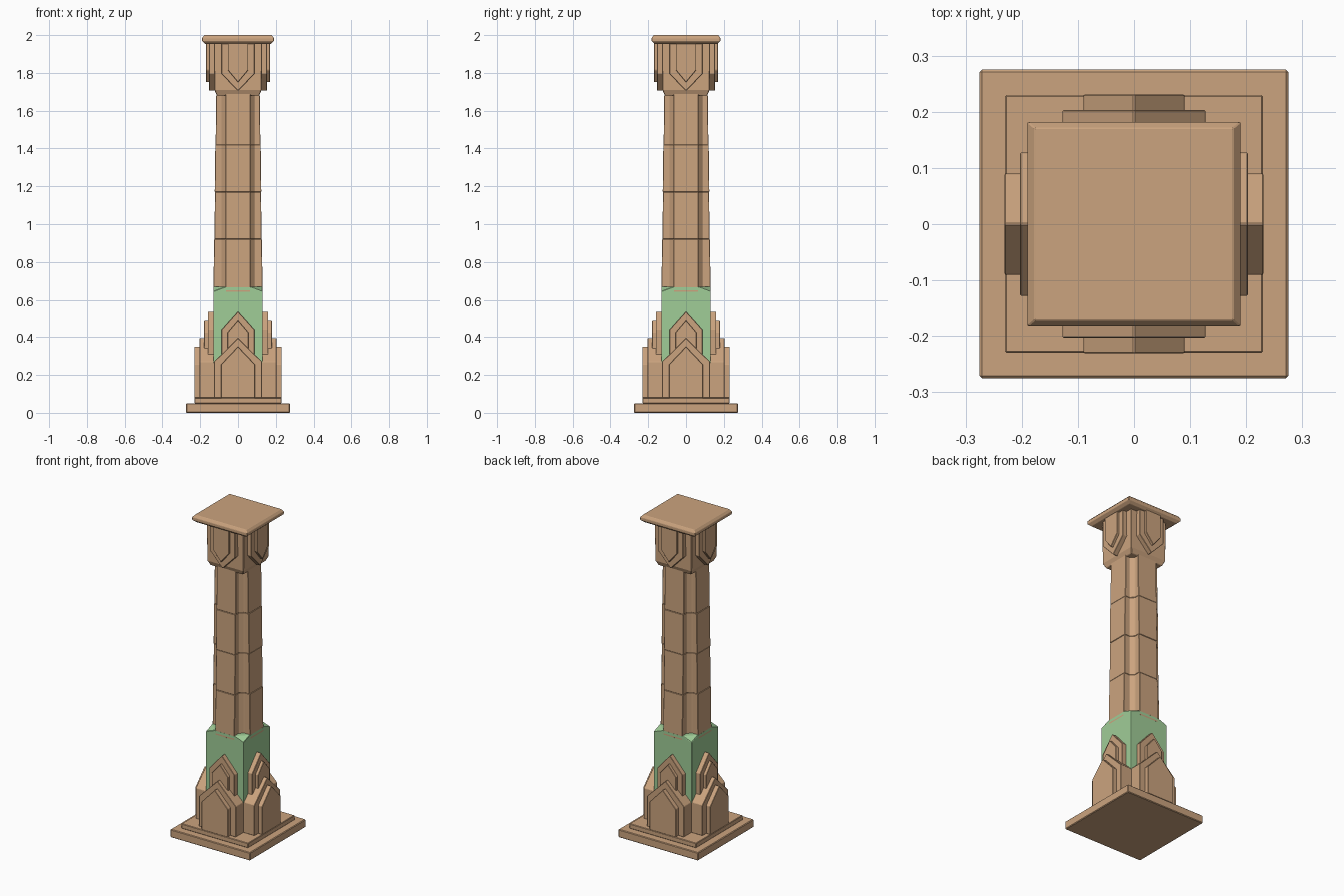
import bpy, bmesh, math
from mathutils import Matrix, Vector

cube = bpy.data.objects.get("Cube")
if cube:
    bpy.data.objects.remove(cube)


def material(name, rgb):
    m = bpy.data.materials.new(name)
    m.use_nodes = True
    m.diffuse_color = (*rgb, 1)
    m.node_tree.nodes["Principled BSDF"].inputs["Base Color"].default_value = (*rgb, 1)
    return m


stone = material("sandstone", (0.60, 0.37, 0.21))
green = material("pale_green_stone", (0.35, 0.61, 0.31))


def finish(name, bm, mat, bevel=0.003):
    bmesh.ops.recalc_face_normals(bm, faces=bm.faces)
    mesh = bpy.data.meshes.new(name)
    bm.to_mesh(mesh)
    bm.free()
    mesh.materials.append(mat)
    obj = bpy.data.objects.new(name, mesh)
    bpy.context.collection.objects.link(obj)
    if bevel:
        mod = obj.modifiers.new("worn_edges", "BEVEL")
        mod.width = bevel
        mod.segments = 1
        mod.limit_method = "ANGLE"
    return obj


def loft(bm, rings):
    """Join closed rings of points into a capped solid."""
    loops = [[bm.verts.new(p) for p in ring] for ring in rings]
    n = len(loops[0])
    for a, b in zip(loops, loops[1:]):
        for i in range(n):
            j = (i + 1) % n
            bm.faces.new((a[i], a[j], b[j], b[i]))
    bm.faces.new(loops[0][::-1])
    bm.faces.new(loops[-1])


def square(hx, z, hy=None):
    hy = hy or hx
    return [(-hx, -hy, z), (hx, -hy, z), (hx, hy, z), (-hx, hy, z)]


def stack(name, rings, mat=stone, bevel=0.003):
    bm = bmesh.new()
    loft(bm, rings)
    return finish(name, bm, mat, bevel)


SIDES = ("front", "left", "back", "right")


def gables(name, half, end, shoulder, tip, depth, inner):
    """Pointed plate repeated on all four sides."""
    outline = [(-half, end), (half, end), (half, shoulder), (0, tip), (-half, shoulder)]
    for k, side in enumerate(SIDES):
        bm = bmesh.new()
        loft(bm, [[(x, y, z) for x, z in outline] for y in (-depth, -inner)])
        bm.transform(Matrix.Rotation(k * math.pi / 2, 4, "Z"))
        finish(f"{name}_{side}", bm, stone, 0.002)


# Stepped plinth and base core
stack("plinth", [square(0.275, 0), square(0.275, 0.05)], bevel=0.004)
stack("plinth_step", [square(0.23, 0.05), square(0.23, 0.08)])
stack("base_core", [square(0.128, 0.08), square(0.128, 0.27)], bevel=0)

# Pointed plates around the foot
gables("foot_plate_outer", 0.09, 0.08, 0.255, 0.35, 0.231, 0.19)
gables("foot_plate_wide", 0.127, 0.08, 0.27, 0.395, 0.203, 0.11)
gables("upper_plate_inner", 0.055, 0.2, 0.425, 0.49, 0.179, 0.14)
gables("upper_plate_wide", 0.087, 0.2, 0.44, 0.538, 0.16, 0.11)

# Green collar with lowered corners on top
bm = bmesh.new()
points = square(0.13, 0.265) + square(0.13, 0.645)
for k in range(4):
    for x in (-0.068, 0.068):
        points.append(Matrix.Rotation(k * math.pi / 2, 3, "Z") @ Vector((x, -0.13, 0.668)))
for p in points:
    bm.verts.new(p)
bmesh.ops.convex_hull(bm, input=bm.verts)
finish("green_collar", bm, green, 0.002)


# Tapered shaft blocks with notched corners
def shaft_ring(z, inset=0):
    f = 0.130 - 0.013 * (z - 0.65) - inset
    a, d = 0.066, 0.088
    quarter = [(-a, -f), (a, -f), (a, -d), (d, -a)]
    ring = []
    for k in range(4):
        rot = Matrix.Rotation(k * math.pi / 2, 3, "Z")
        ring += [rot @ Vector((x, y, z)) for x, y in quarter]
    return ring


joints = [0.64, 0.92, 1.17, 1.42, 1.72]
for i, (low, high) in enumerate(zip(joints, joints[1:])):
    inset = 0.0015 * (i % 2)
    stack(f"shaft_block_{i + 1}", [shaft_ring(low, inset), shaft_ring(high, inset)], bevel=0.002)

# Capital: flared core and hanging pointed plates
stack("capital_core", [square(0.112, 1.68), square(0.125, 1.71), square(0.128, 1.96)])
gables("capital_plate_inner", 0.054, 1.96, 1.815, 1.75, 0.17, 0.14)
gables("capital_plate_wide", 0.087, 1.96, 1.795, 1.705, 0.154, 0.11)

# Cap slab with chamfered rim
stack("cap_slab", [square(0.172, 1.953, 0.166), square(0.19, 1.968, 0.182),
                   square(0.19, 1.985, 0.182), square(0.177, 2.0, 0.171)], bevel=0.002)
